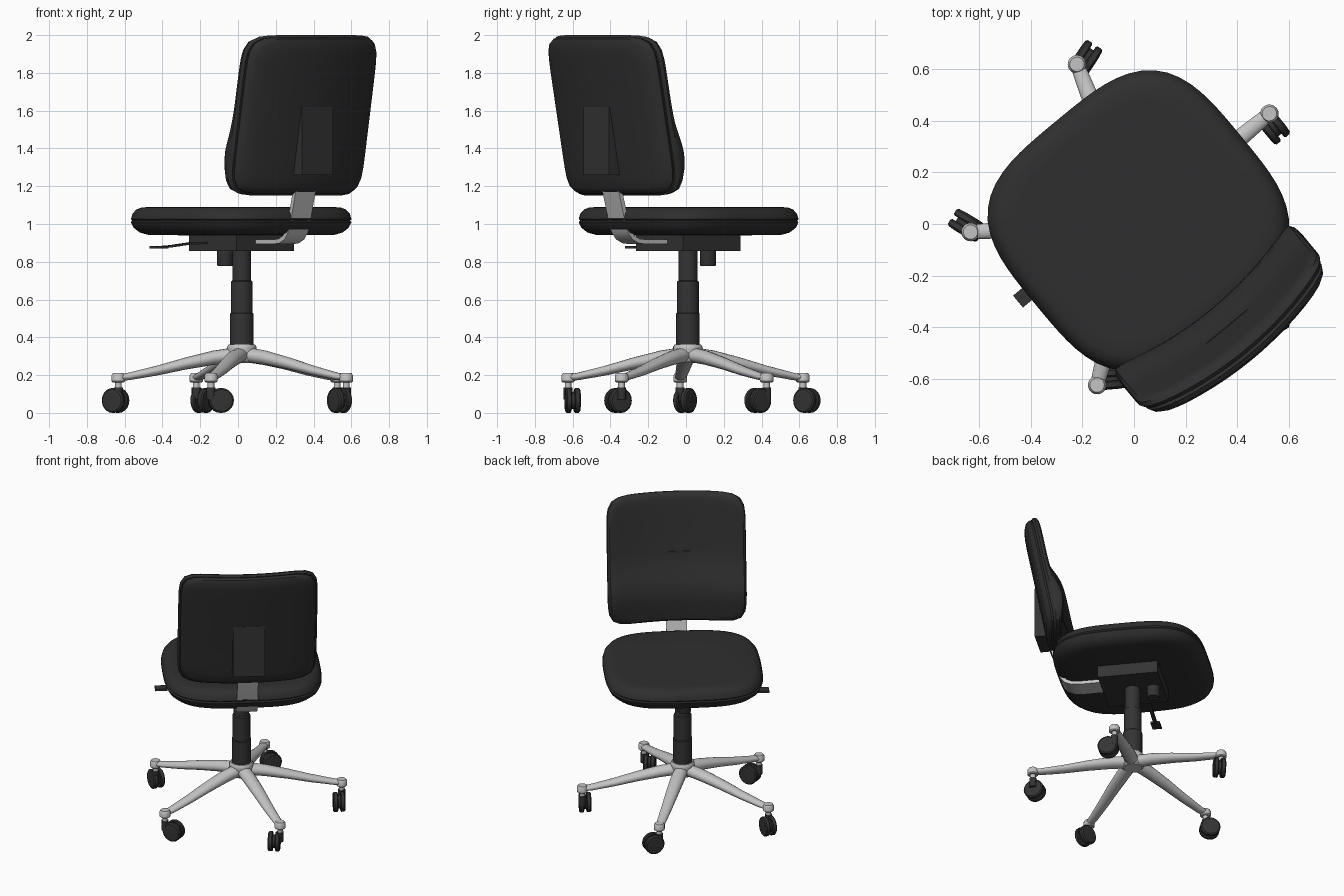
import bpy, bmesh, math
from mathutils import Matrix, Vector

if "Cube" in bpy.data.objects:
    bpy.data.objects.remove(bpy.data.objects["Cube"], do_unlink=True)


def material(name, value):
    m = bpy.data.materials.new(name)
    m.use_nodes = True
    colour = (value, value, value, 1)
    m.diffuse_color = colour
    bsdf = m.node_tree.nodes["Principled BSDF"]
    bsdf.inputs["Base Color"].default_value = colour
    bsdf.inputs["Roughness"].default_value = 0.6
    return m


FABRIC = material("black fabric", 0.028)
PLASTIC = material("dark plastic", 0.034)
METAL = material("brushed silver", 0.55)

# The whole chair is turned on its column
ORIGIN = Vector((0.02, 0.01, 0))
TURN = math.radians(39.6)
CHAIR = Matrix.Translation(ORIGIN) @ Matrix.Rotation(TURN, 4, "Z")


def skin(bm, rings):
    """Bridge a list of closed rings and cap both ends."""
    loops = [[bm.verts.new(p) for p in ring] for ring in rings]
    n = len(loops[0])
    for a, b in zip(loops, loops[1:]):
        for i in range(n):
            j = (i + 1) % n
            bm.faces.new((a[i], a[j], b[j], b[i]))
    bm.faces.new(loops[0][::-1])
    bm.faces.new(loops[-1])


def finish(name, bm, mat, matrix=CHAIR, angle=35):
    bmesh.ops.recalc_face_normals(bm, faces=bm.faces)
    mesh = bpy.data.meshes.new(name)
    bm.to_mesh(mesh)
    bm.free()
    mesh.materials.append(mat)
    ob = bpy.data.objects.new(name, mesh)
    bpy.context.collection.objects.link(ob)
    ob.matrix_world = matrix
    bpy.ops.object.select_all(action="DESELECT")
    ob.select_set(True)
    bpy.context.view_layer.objects.active = ob
    bpy.ops.object.shade_smooth_by_angle(angle=math.radians(angle))
    return ob


def part(name, rings, mat, **kw):
    bm = bmesh.new()
    skin(bm, rings)
    return finish(name, bm, mat, **kw)


def circle(r, z, x=0, y=0, n=24):
    return [(x + r * math.cos(math.tau * i / n), y + r * math.sin(math.tau * i / n), z)
            for i in range(n)]


def lathe(name, profile, mat, x=0, y=0):
    return part(name, [circle(r, z, x, y) for r, z in profile], mat)


def box(name, x0, x1, y0, y1, z0, z1, mat):
    return part(name, [[(x0, y0, z), (x1, y0, z), (x1, y1, z), (x0, y1, z)]
                       for z in (z0, z1)], mat)


def squircle(power, n=72):
    pts = []
    for i in range(n):
        c, s = math.cos(math.tau * i / n), math.sin(math.tau * i / n)
        r = (abs(c) ** power + abs(s) ** power) ** (-1 / power)
        pts.append((r * c, r * s))
    return pts


# Seat cushion with a seam groove round the middle
seat_profile = [(0.05, 0.94), (0.5, 0.94), (0.84, 0.942), (0.92, 0.955), (0.975, 0.98),
                (1, 1.01), (0.987, 1.018), (1, 1.026), (0.985, 1.055), (0.95, 1.077),
                (0.9, 1.088), (0.8, 1.09), (0.4, 1.09), (0.05, 1.09)]
part("seat_cushion", [[(0.515 * s * u, 0.5 * s * v + 0.005, z) for u, v in squircle(3.4)]
                      for s, z in seat_profile], FABRIC)


# Backrest: shell and cushion share one leaning, wrapped surface
def back_point(x, z, d):
    bulge = 0.045 * math.exp(-((z - 1.37) / 0.14) ** 2) * max(0, d - 0.05) / 0.04
    y = -0.629 - 0.19 * (z - 1.62) + 0.07 * (x / 0.45) ** 2
    return (x, y + d + bulge, z)


def back_panel(name, half_width, half_height, profile):
    rings = [[back_point(half_width * s * u, 1.575 + half_height * s * v, d)
              for u, v in squircle(9)] for s, d in profile]
    part(name, rings, FABRIC)


back_panel("backrest_shell", 0.44, 0.415,
           [(0.04, 0), (0.3, 0), (0.6, 0), (0.8, 0), (0.93, 0.002), (0.975, 0.012),
            (1, 0.03), (0.99, 0.045), (0.6, 0.05), (0.04, 0.05)])
back_panel("backrest_cushion", 0.455, 0.425,
           [(0.04, 0.042), (0.6, 0.042), (0.975, 0.042), (1, 0.056), (0.99, 0.075),
            (0.96, 0.087), (0.9, 0.091), (0.8, 0.092), (0.65, 0.092), (0.5, 0.092),
            (0.35, 0.092), (0.2, 0.092), (0.04, 0.092)])
box("backrest_bracket", -0.105, 0.105, -0.629, -0.53, 1.26, 1.62, PLASTIC)

# Bent flat bar carrying the backrest
path = [Vector(p) for p in [(-0.12, 0.905), (-0.34, 0.905), (-0.39, 0.91), (-0.43, 0.928),
                            (-0.456, 0.96), (-0.472, 1.0), (-0.545, 1.27), (-0.56, 1.32)]]
bar = []
for i, p in enumerate(path):
    t = (path[min(i + 1, len(path) - 1)] - path[max(i - 1, 0)]).normalized()
    n = Vector((-t.y, t.x)) * 0.012
    bar.append([(sx * 0.068, (p + k * n).x, (p + k * n).y)
                for sx, k in ((-1, -1), (1, -1), (1, 1), (-1, 1))])
part("backrest_bar", bar, METAL)

# Tilt mechanism, knob and lever
box("tilt_mechanism", -0.197, 0.197, -0.195, 0.2, 0.857, 0.945, PLASTIC)
lathe("tension_knob", [(0.04, 0.778), (0.043, 0.784), (0.043, 0.86)], PLASTIC, 0, 0.138)
part("lever_rod", [[(x, 0.06 + a, z + b) for a, b in
                    ((-0.012, -0.006), (0.012, -0.006), (0.012, 0.006), (-0.012, 0.006))]
                   for x, z in ((-0.18, 0.9), (-0.3, 0.898), (-0.44, 0.882), (-0.5, 0.878))],
     PLASTIC)
box("lever_paddle", -0.56, -0.48, 0.03, 0.09, 0.87, 0.884, PLASTIC)

# Telescopic column and hub
lathe("gas_column", [(0.063, 0.34), (0.063, 0.525), (0.058, 0.53), (0.058, 0.695),
                     (0.05, 0.7), (0.05, 0.88)], PLASTIC)
lathe("base_hub", [(0.06, 0.265), (0.07, 0.275), (0.078, 0.335), (0.078, 0.35),
                   (0.07, 0.362)], METAL)

# Five tapered legs, each with an end socket and a caster stem
LEG_REACH = 0.655
leg_profile = [(0.03, 0.308, 0.045, 0.04), (0.15, 0.292, 0.046, 0.038),
               (0.3, 0.261, 0.042, 0.032), (0.45, 0.224, 0.036, 0.026),
               (0.6, 0.193, 0.03, 0.02), (0.65, 0.187, 0.027, 0.016)]
# Caster centre and rolling direction for each leg
casters = [(0.537, 0.38, 129), (-0.188, 0.64, 57), (-0.648, -0.005, 149),
           (-0.09, -0.6, 5), (0.54, -0.36, 120)]


def wheel_ring(r, y, z=0.066, n=20):
    return [(r * math.cos(math.tau * i / n), y, z + r * math.sin(math.tau * i / n))
            for i in range(n)]


for k, (cx, cy, heading) in enumerate(casters):
    spin = CHAIR @ Matrix.Rotation(math.tau * k / 5, 4, "Z")
    rings = [[(r, w * math.cos(math.tau * i / 16), z + h * math.sin(math.tau * i / 16))
              for i in range(16)] for r, z, w, h in leg_profile]
    part(f"leg_{k + 1}", rings, METAL, matrix=spin)
    bm = bmesh.new()
    skin(bm, [circle(r, z, LEG_REACH, 0, 16) for r, z in
              ((0.03, 0.162), (0.036, 0.168), (0.036, 0.198), (0.028, 0.21))])
    skin(bm, [circle(0.018, z, LEG_REACH, 0, 12) for z in (0.115, 0.165)])
    finish(f"leg_socket_{k + 1}", bm, METAL, matrix=spin)

    # Twin wheels joined by an axle and a small swivel block
    bm = bmesh.new()
    for side in (-1, 1):
        skin(bm, [wheel_ring(r, side * y) for r, y in
                  ((0.06, 0.008), (0.066, 0.013), (0.066, 0.032), (0.058, 0.039), (0.03, 0.041))])
    skin(bm, [wheel_ring(0.045, y) for y in (-0.01, 0.01)])
    place = Matrix.Translation((cx, cy, 0)) @ Matrix.Rotation(math.radians(heading), 4, "Z")
    pivot = place.inverted() @ spin @ Vector((LEG_REACH, 0, 0))
    skin(bm, [circle(0.024, z, pivot.x, pivot.y, 12) for z in (0.07, 0.135)])
    finish(f"caster_{k + 1}", bm, PLASTIC, matrix=place)
